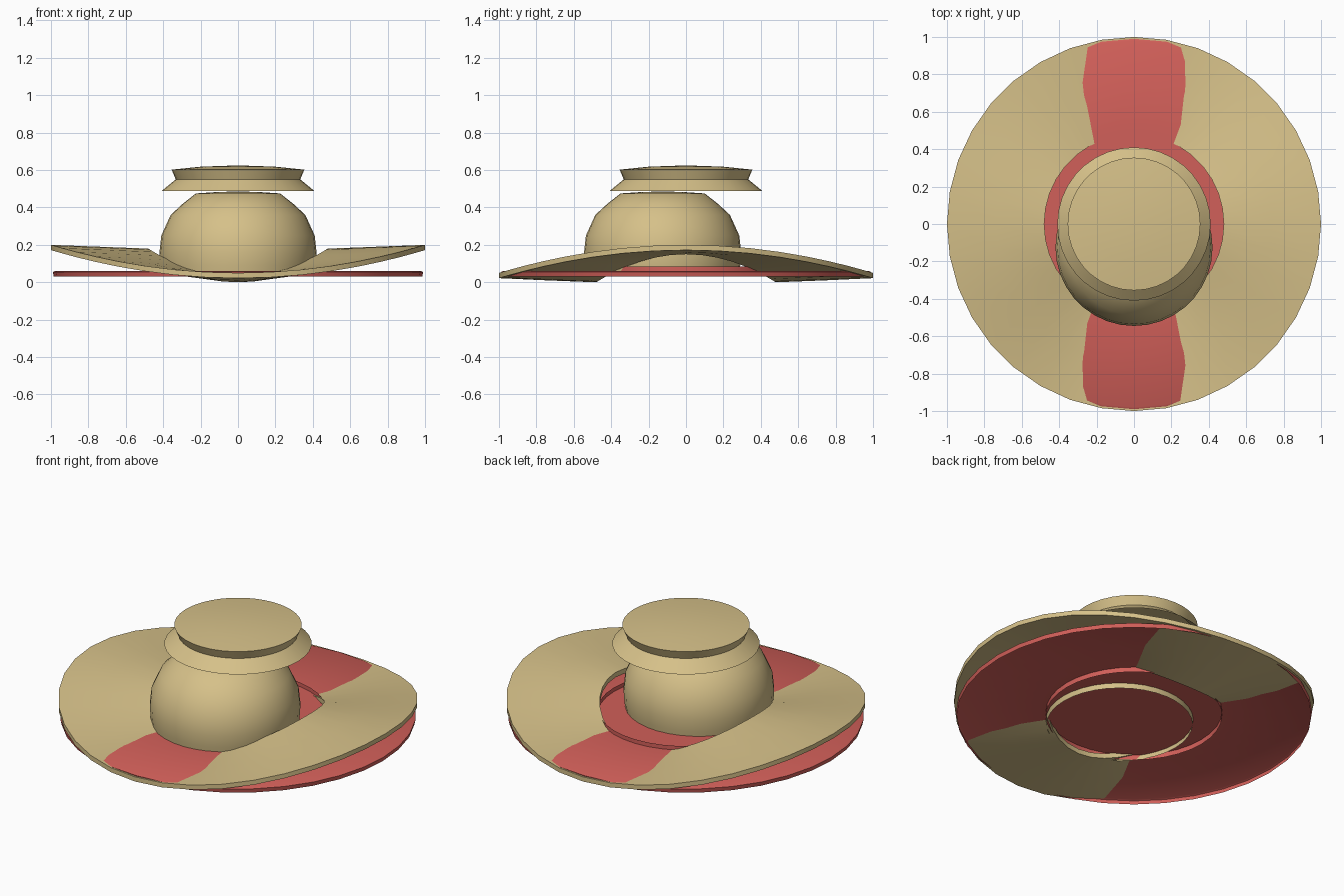
import bpy, bmesh, math

if "Cube" in bpy.data.objects:
    bpy.data.objects.remove(bpy.data.objects["Cube"])

SIDES = 36


def material(name, color):
    m = bpy.data.materials.new(name)
    m.diffuse_color = (*color, 1)
    m.use_nodes = True
    m.node_tree.nodes["Principled BSDF"].inputs["Base Color"].default_value = m.diffuse_color
    return m


straw = material("straw_tan", (0.67, 0.53, 0.25))
red = material("band_red", (0.64, 0.115, 0.10))


def lathe(name, profile, mat, y=0.0, warp=0.0, closed=False):
    """Spin (radius, height) points; warp lifts the left and right sides."""
    bm = bmesh.new()
    rings = []
    for r, z in profile:
        if r == 0:
            rings.append([bm.verts.new((0, y, z))] * SIDES)
            continue
        ring = []
        for i in range(SIDES):
            a = math.tau * i / SIDES
            ring.append(bm.verts.new((r * math.cos(a), y + r * math.sin(a),
                                      z + warp * math.cos(a) ** 2)))
        rings.append(ring)
    pairs = list(zip(rings, rings[1:]))
    if closed:
        pairs.append((rings[-1], rings[0]))
    for lo, hi in pairs:
        for i in range(SIDES):
            j = (i + 1) % SIDES
            corners = list(dict.fromkeys((lo[i], lo[j], hi[j], hi[i])))
            bm.faces.new(corners)
    if closed:
        bmesh.ops.recalc_face_normals(bm, faces=bm.faces)
    mesh = bpy.data.meshes.new(name)
    bm.to_mesh(mesh)
    bm.free()
    mesh.materials.append(mat)
    ob = bpy.data.objects.new(name, mesh)
    bpy.context.collection.objects.link(ob)
    bpy.context.view_layer.objects.active = ob
    ob.select_set(True)
    bpy.ops.object.shade_smooth_by_angle(angle=math.radians(35))
    ob.select_set(False)
    return ob


# Curved straw brim, raised at both sides
lathe("brim", [(0.48, 0.0), (0.74, 0.01), (1.0, 0.022),
               (1.0, 0.05), (0.74, 0.04), (0.48, 0.03)],
      straw, warp=0.15, closed=True)

# Flat lining: a shallow tray, open underneath
lathe("lining", [(0.985, 0.03), (0.99, 0.055), (0.98, 0.06), (0.5, 0.06), (0, 0.06)], red)

# Upright band around the crown opening
lathe("inner_band", [(0.49, 0.03), (0.49, 0.085)], red)

# Rounded crown, set towards the front
lathe("crown", [(0.405, 0.03), (0.415, 0.09), (0.42, 0.16), (0.41, 0.25),
                (0.36, 0.36), (0.295, 0.42), (0.225, 0.475), (0.12, 0.482), (0, 0.486)],
      straw, y=-0.125)

# Floating cap with a flared skirt and slightly domed top
lathe("cap", [(0.41, 0.487), (0.333, 0.55), (0.355, 0.602),
              (0.2, 0.618), (0, 0.625)], straw)
